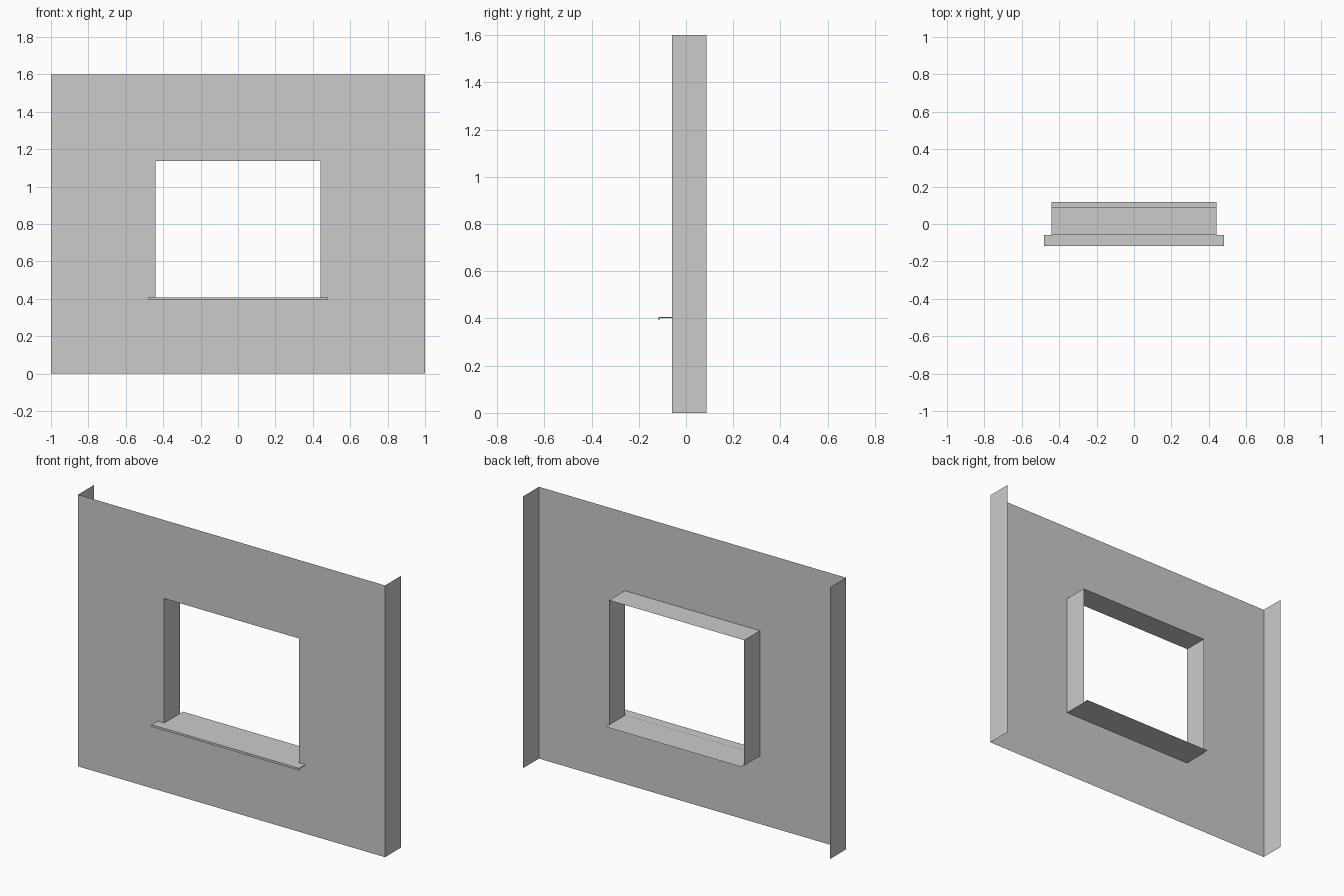
import bpy

if "Cube" in bpy.data.objects:
    bpy.data.objects.remove(bpy.data.objects["Cube"])

W, H = 1.0, 1.6                 # wall half width, height
YF, YB = -0.06, 0.087           # wall front plane, back edge of returns
HX, Z0, Z1 = 0.44, 0.40, 1.138  # window opening


def mesh_object(name, verts, faces):
    me = bpy.data.meshes.new(name)
    me.from_pydata(verts, [], faces)
    ob = bpy.data.objects.new(name, me)
    bpy.context.collection.objects.link(ob)
    return ob


def rect(x, z0, z1, y):
    return [(-x, y, z0), (x, y, z0), (x, y, z1), (-x, y, z1)]


def ring(a, b):
    return [(a + i, a + (i + 1) % 4, b + (i + 1) % 4, b + i) for i in range(4)]


# Front sheet with opening
mesh_object("wall_sheet", rect(W, 0, H, YF) + rect(HX, Z0, Z1, YF), ring(0, 4))

# Open-ended side returns
for name, s in (("left_return", -1), ("right_return", 1)):
    f = (0, 1, 2, 3) if s > 0 else (3, 2, 1, 0)
    mesh_object(name, [(s * W, YF, 0), (s * W, YB, 0), (s * W, YB, H), (s * W, YF, H)], [f])

# Reveal lining the opening
mesh_object("window_reveal", rect(HX, Z0, Z1, YF) + rect(HX, Z0, Z1, YB), ring(0, 4))

# Thin sill pan: narrow through the opening, running just past the reveal
SY, ZS = 0.117, 0.404
mesh_object("sill_pan", [(-HX, YF, ZS), (HX, YF, ZS), (HX, SY, ZS), (-HX, SY, ZS)],
            [(0, 1, 2, 3)])

# Projecting sill nose with drip lip, an L profile extruded along x
profile = [(YF, 0.406), (-SY, 0.406), (-SY, 0.393), (-SY + 0.005, 0.393),
           (-SY + 0.005, 0.402), (YF, 0.402)]
n = len(profile)
verts = [(x, y, z) for x in (-0.48, 0.48) for y, z in profile]
faces = [(i, (i + 1) % n, n + (i + 1) % n, n + i) for i in range(n - 1)]
faces += [tuple(reversed(range(n))), tuple(range(n, 2 * n))]
mesh_object("sill_nose", verts, faces)
